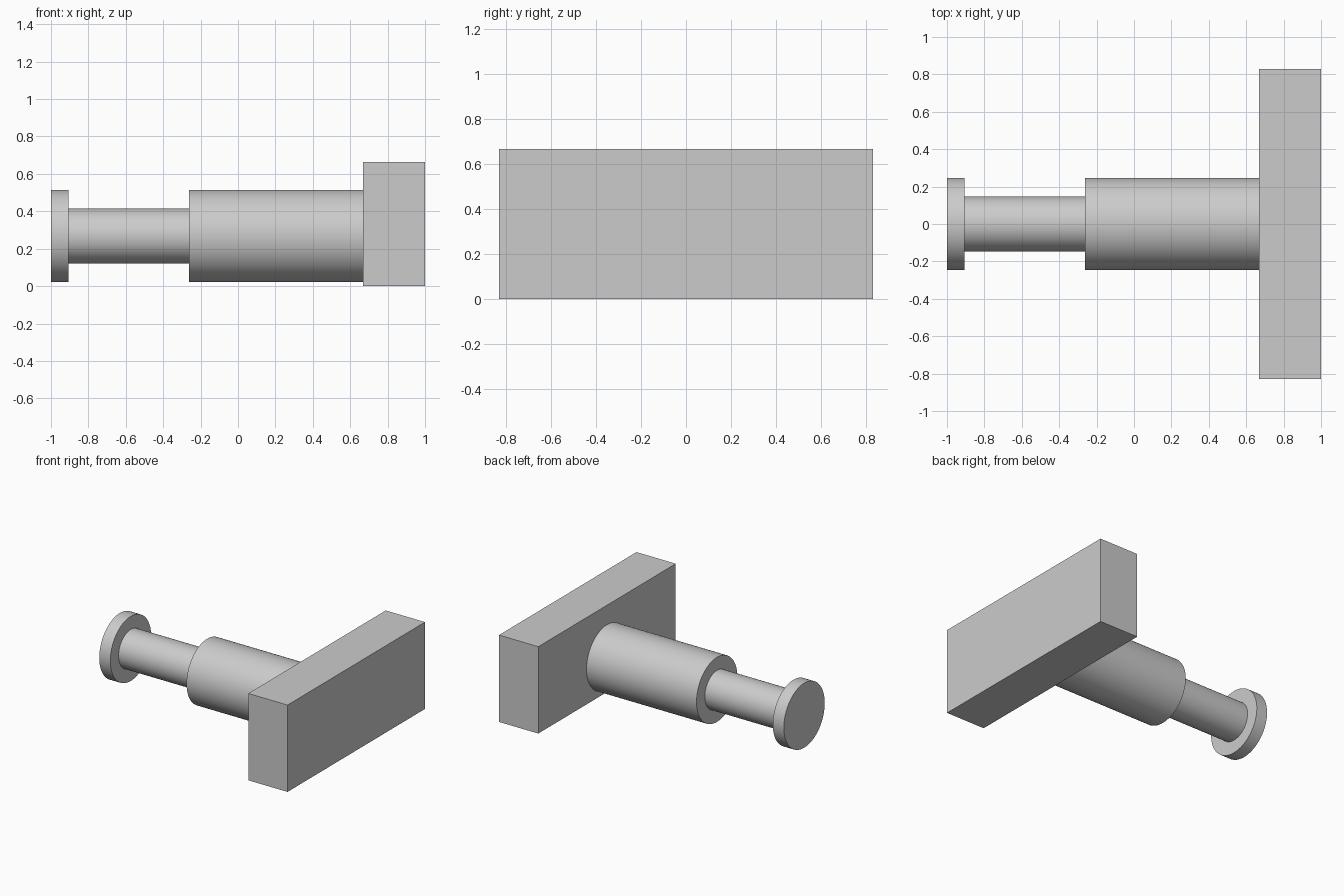
import bpy
import math

cube = bpy.data.objects.get("Cube")
if cube:
    bpy.data.objects.remove(cube, do_unlink=True)

grey = bpy.data.materials.new("light grey")
grey.use_nodes = True
grey.diffuse_color = (0.6, 0.6, 0.6, 1)
grey.node_tree.nodes["Principled BSDF"].inputs["Base Color"].default_value = (0.6, 0.6, 0.6, 1)

AXIS_Z = 0.268


def cylinder(name, x0, x1, radius):
    """Smooth cylinder lying along x on the shared axis."""
    bpy.ops.mesh.primitive_cylinder_add(
        vertices=96, radius=radius, depth=x1 - x0,
        location=((x0 + x1) / 2, 0, AXIS_Z), rotation=(0, math.pi / 2, 0))
    obj = bpy.context.object
    obj.name = name
    obj.data.materials.append(grey)
    bpy.ops.object.transform_apply(location=False, rotation=True, scale=True)
    bpy.ops.object.shade_smooth_by_angle(angle=math.radians(30))


# Stepped shaft: end disc, thin rod, thick barrel
cylinder("end_disc", -1.0, -0.907, 0.247)
cylinder("thin_rod", -0.907, -0.262, 0.147)
cylinder("thick_barrel", -0.262, 0.668, 0.247)

# Rectangular head block
bpy.ops.mesh.primitive_cube_add(size=1, location=(0.834, 0, 0.332))
block = bpy.context.object
block.name = "head_block"
block.scale = (0.332, 1.66, 0.664)
bpy.ops.object.transform_apply(location=False, rotation=False, scale=True)
block.data.materials.append(grey)
